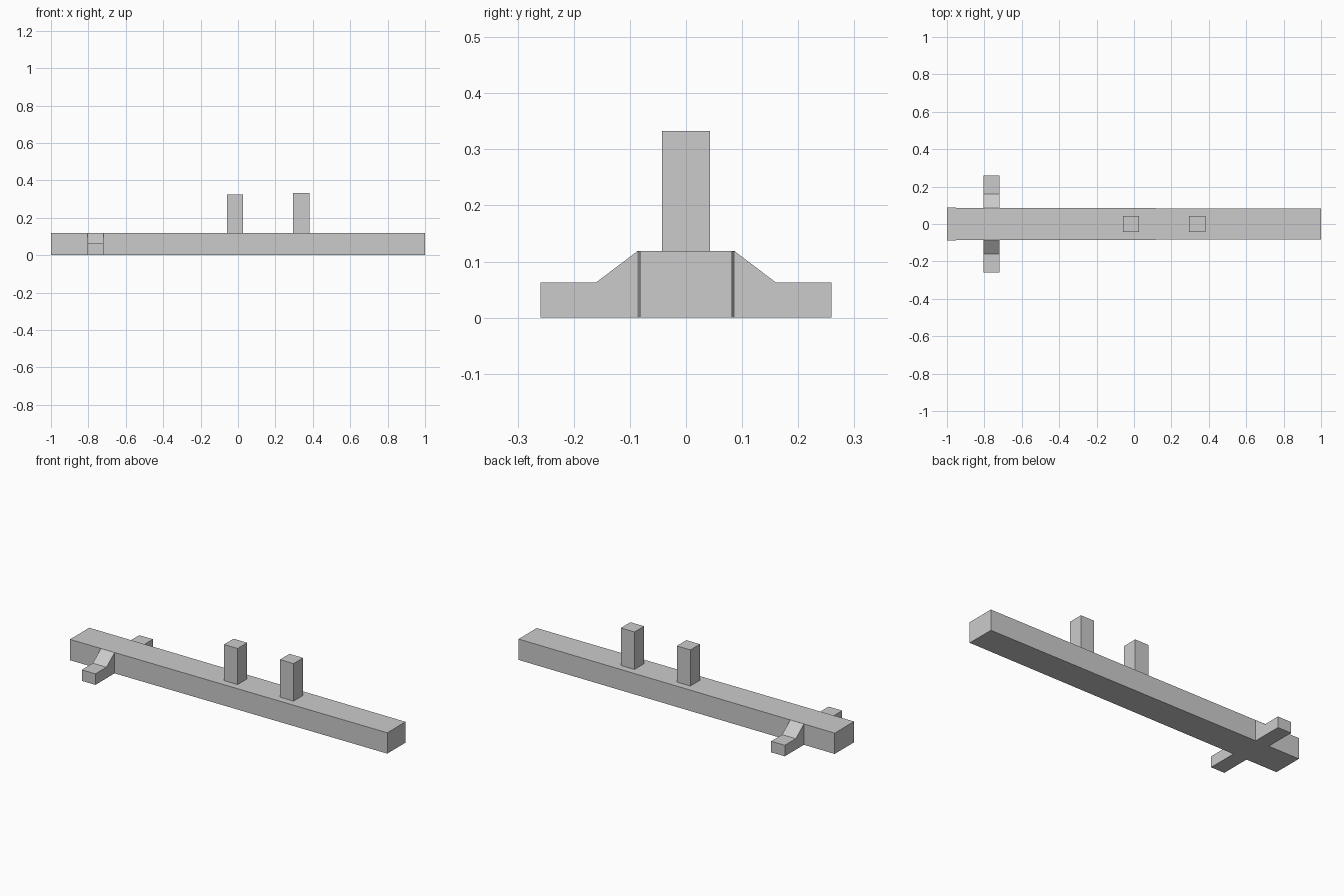
import bpy

cube = bpy.data.objects.get("Cube")
if cube:
    bpy.data.objects.remove(cube, do_unlink=True)

# Single flat grey
grey = bpy.data.materials.new("plain_grey")
grey.use_nodes = True
colour = (0.6, 0.6, 0.6, 1)
grey.diffuse_color = colour
grey.node_tree.nodes["Principled BSDF"].inputs["Base Color"].default_value = colour


def prism(name, base, offset):
    """Extrude a counter-clockwise outline along an offset."""
    n = len(base)
    verts = list(base) + [tuple(a + d for a, d in zip(p, offset)) for p in base]
    faces = [tuple(reversed(range(n))), tuple(range(n, 2 * n))]
    faces += [(i, (i + 1) % n, (i + 1) % n + n, i + n) for i in range(n)]
    mesh = bpy.data.meshes.new(name)
    mesh.from_pydata(verts, [], faces)
    mesh.materials.append(grey)
    obj = bpy.data.objects.new(name, mesh)
    bpy.context.collection.objects.link(obj)
    return obj


HEIGHT = 0.119
WIDE, NARROW = 0.087, 0.082

# Long beam, tapering slightly towards +x
prism("beam", [(-1, -WIDE, 0), (1, -NARROW, 0), (1, NARROW, 0), (-1, WIDE, 0)],
      (0, 0, HEIGHT))

# Two square posts standing on the beam
HALF = 0.043
for name, x, top in (("middle_post", -0.015, 0.325), ("left_post", 0.338, 0.333)):
    outline = [(x + sx * HALF, sy * HALF, HEIGHT)
               for sx, sy in ((-1, -1), (1, -1), (1, 1), (-1, 1))]
    prism(name, outline, (0, 0, top - HEIGHT))

# Stepped foot on each side of the beam
for name, side in (("front_foot", -1), ("back_foot", 1)):
    profile = [(0.08, 0), (0.259, 0), (0.259, 0.063), (0.16, 0.063),
               (0.086, HEIGHT), (0.08, HEIGHT)]
    outline = [(-0.805, side * y, z) for y, z in profile]
    if side < 0:
        outline.reverse()
    prism(name, outline, (0.086, 0, 0))
